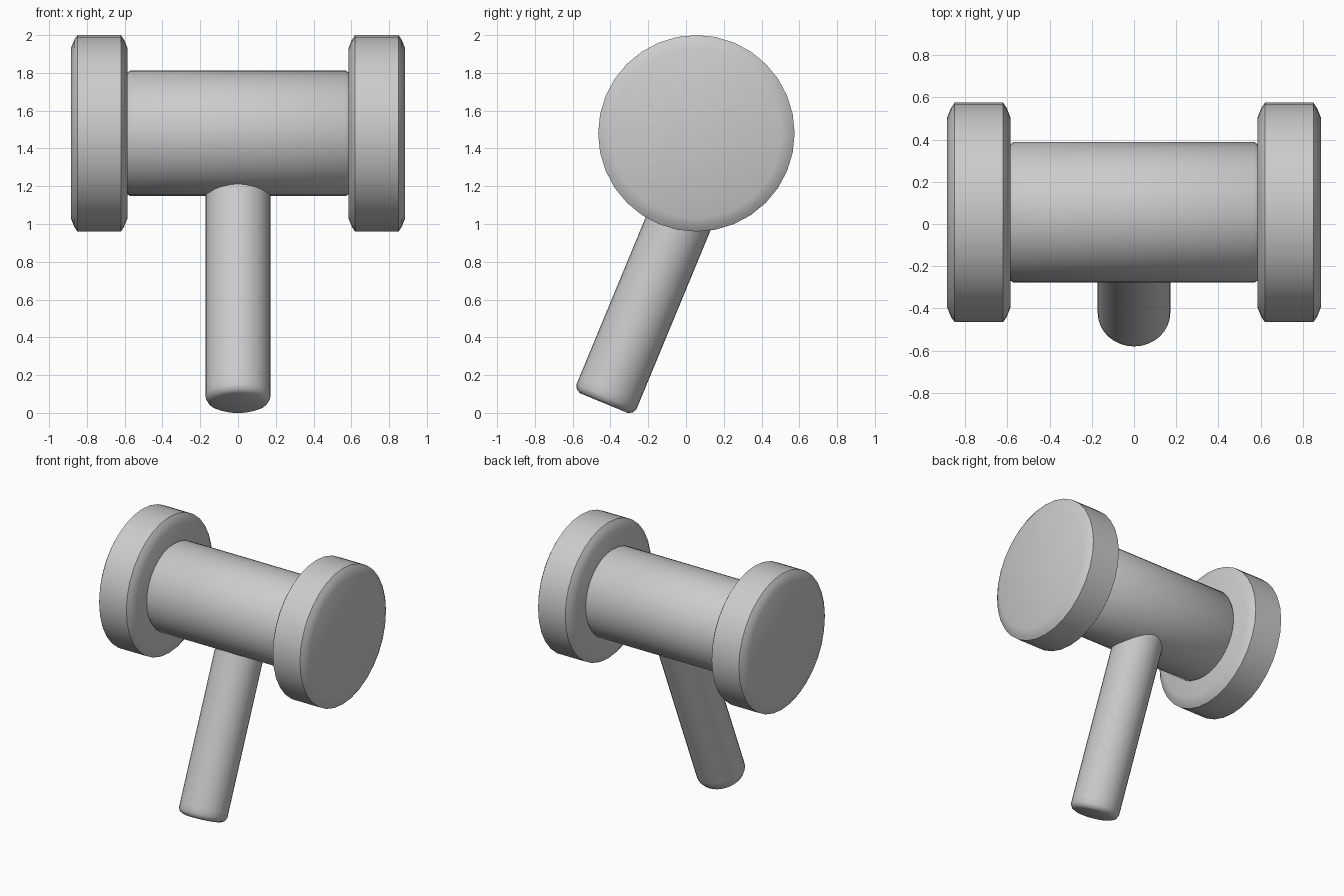
import bpy, bmesh, math
from mathutils import Matrix, Vector

if "Cube" in bpy.data.objects:
    bpy.data.objects.remove(bpy.data.objects["Cube"])

HEAD = Vector((0, 0.055, 1.48))     # centre of the hammer head
TILT = math.radians(22.5)           # lean of the handle

grey = bpy.data.materials.new("plain grey")
grey.diffuse_color = (0.6, 0.6, 0.6, 1)
grey.use_nodes = True
grey.node_tree.nodes["Principled BSDF"].inputs["Base Color"].default_value = grey.diffuse_color


def lathe(name, profile, matrix, segments=32):
    """Closed solid from (radius, height) rings turned about local z."""
    bm = bmesh.new()
    rings = []
    for r, h in profile:
        rings.append([bm.verts.new((r * math.cos(a), r * math.sin(a), h))
                      for a in (2 * math.pi * i / segments for i in range(segments))])
    for low, high in zip(rings, rings[1:]):
        for i in range(segments):
            j = (i + 1) % segments
            bm.faces.new((low[i], low[j], high[j], high[i]))
    bm.faces.new(rings[0][::-1])
    bm.faces.new(rings[-1])
    bmesh.ops.recalc_face_normals(bm, faces=bm.faces)
    bm.transform(matrix)
    mesh = bpy.data.meshes.new(name)
    bm.to_mesh(mesh)
    bm.free()
    mesh.materials.append(grey)
    obj = bpy.data.objects.new(name, mesh)
    bpy.context.collection.objects.link(obj)
    bpy.context.view_layer.objects.active = obj
    obj.select_set(True)
    bpy.ops.object.shade_smooth_by_angle(angle=math.radians(40))
    obj.select_set(False)
    return obj


sideways = Matrix.Rotation(math.pi / 2, 4, 'Y')

# Barrel between the two striking discs
lathe("barrel", [(0.32, -0.59), (0.333, -0.57), (0.333, 0.57), (0.32, 0.59)],
      Matrix.Translation(HEAD) @ sideways)

# Rounded striking discs
half = [(0.45, 0.15), (0.495, 0.132), (0.52, 0.115)]
disc = [(r, -h) for r, h in half] + half[::-1]
for name, side in (("left_disc", -1), ("right_disc", 1)):
    lathe(name, disc, Matrix.Translation(HEAD + Vector((side * 0.735, 0, 0))) @ sideways)

# Leaning handle with a rounded lower end
lathe("handle", [(0.137, -0.078), (0.16, -0.066), (0.172, -0.042), (0.172, 0), (0.172, 1.38)],
      Matrix.Translation((0, -0.405, 0.124)) @ Matrix.Rotation(-TILT, 4, 'X'))
